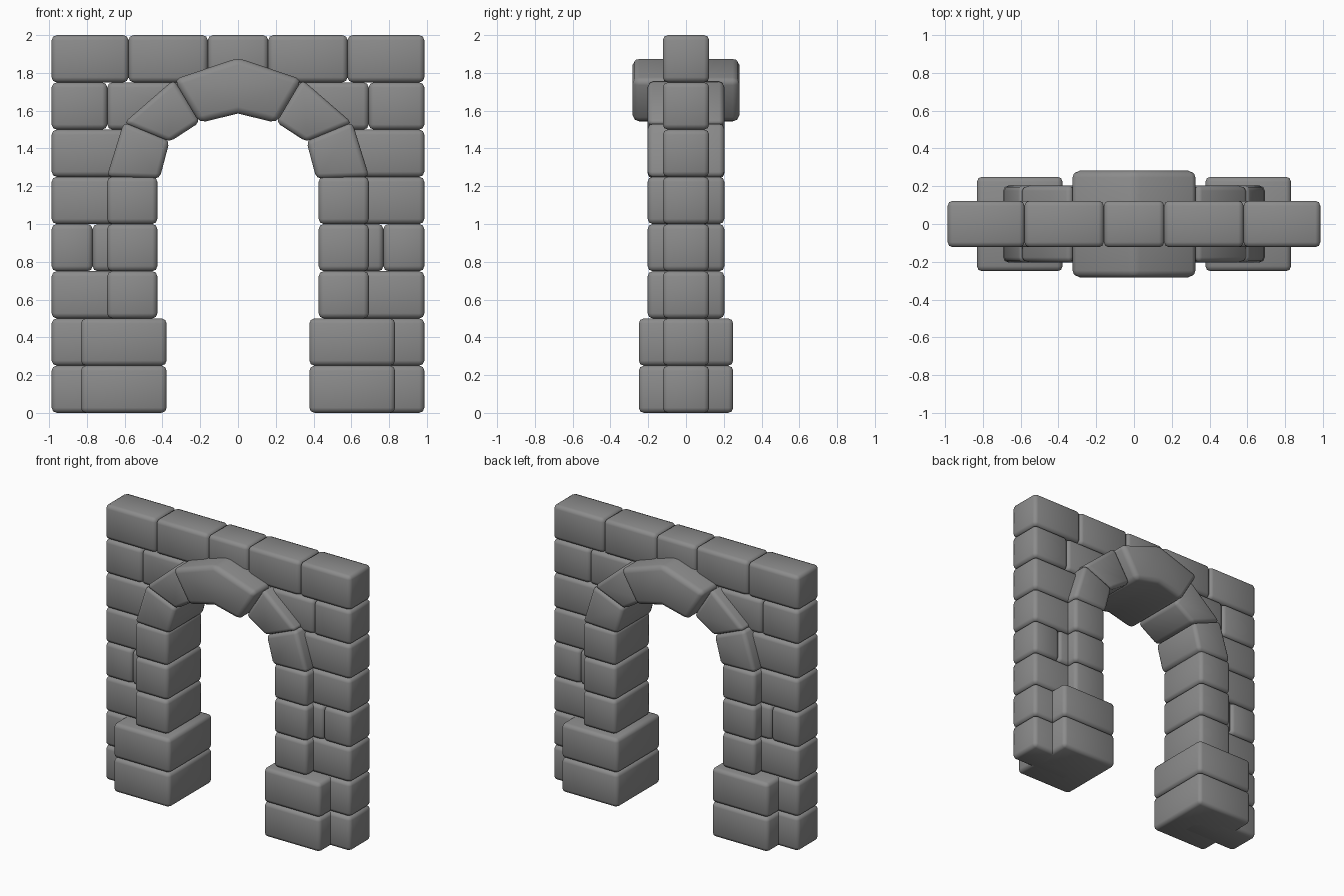
import bpy, bmesh, math

if "Cube" in bpy.data.objects:
    bpy.data.objects.remove(bpy.data.objects["Cube"])

BEVEL = 0.027

# Dark grey stone
STONE = bpy.data.materials.new("dark_stone")
STONE.diffuse_color = (0.26, 0.26, 0.26, 1.0)
STONE.use_nodes = True
STONE.node_tree.nodes["Principled BSDF"].inputs["Base Color"].default_value = STONE.diffuse_color


def stone(name, outline, depth, mirrored=True, bevel=BEVEL):
    """Extrude an x/z outline to +-depth in y, with rounded edges."""
    bm = bmesh.new()
    front = [bm.verts.new((x, -depth, z)) for x, z in outline]
    back = [bm.verts.new((x, depth, z)) for x, z in outline]
    bm.faces.new(front)
    bm.faces.new(back[::-1])
    n = len(outline)
    for i in range(n):
        j = (i + 1) % n
        bm.faces.new((front[j], front[i], back[i], back[j]))
    bmesh.ops.recalc_face_normals(bm, faces=bm.faces)
    for f in bm.faces:
        f.smooth = True
    mesh = bpy.data.meshes.new(name)
    bm.to_mesh(mesh)
    bm.free()
    mesh.materials.append(STONE)
    ob = bpy.data.objects.new(name, mesh)
    bpy.context.collection.objects.link(ob)
    mod = ob.modifiers.new("rounded_edges", 'BEVEL')
    mod.width = bevel
    mod.segments = 2
    mod.limit_method = 'ANGLE'
    mod.angle_limit = math.radians(30)
    if mirrored:
        mir = ob.modifiers.new("both_sides", 'MIRROR')
        mir.use_mirror_merge = False
    return ob


def block(name, x0, x1, z0, z1, depth, **kw):
    return stone(name, [(x0, z0), (x1, z0), (x1, z1), (x0, z1)], depth, **kw)


WALL, PIER, BASE, KEY = 0.123, 0.203, 0.25, 0.282
H = 0.25

# Pier bases and pier stones
for i in range(2):
    block("base_stone", 0.378, 0.832, i * H, (i + 1) * H, BASE)
for i in range(2, 5):
    block("pier_stone", 0.427, 0.693, i * H, (i + 1) * H, PIER)

# Wall courses beside the opening
for i in range(6):
    if i == 3:
        block("wall_stone", 0.77, 0.987, i * H, (i + 1) * H, WALL)
        block("wall_inner_stone", 0.55, 0.77, i * H, (i + 1) * H, WALL)
    else:
        block("wall_stone", 0.52, 0.987, i * H, (i + 1) * H, WALL)

# Wall courses above the arch shoulders
block("wall_stone", 0.692, 0.987, 1.5, 1.75, WALL)
stone("wall_shoulder_stone", [(0.44, 1.5), (0.692, 1.5), (0.692, 1.75), (0.27, 1.75), (0.29, 1.6)], WALL)
block("top_stone", 0.58, 0.987, 1.75, 2.0, WALL)
block("top_stone", 0.16, 0.58, 1.75, 2.0, WALL)
block("top_middle_stone", -0.16, 0.16, 1.75, 2.0, WALL, mirrored=False)

# Arch stones and keystone
stone("arch_lower_stone", [(0.415, 1.24), (0.695, 1.25), (0.605, 1.54), (0.362, 1.44)], PIER)
stone("arch_upper_stone", [(0.362, 1.435), (0.605, 1.535), (0.34, 1.765), (0.2, 1.54)], PIER)
stone("keystone", [(-0.205, 1.535), (0, 1.585), (0.205, 1.535), (0.34, 1.765),
                   (0, 1.88), (-0.34, 1.765)], KEY, mirrored=False, bevel=0.035)
